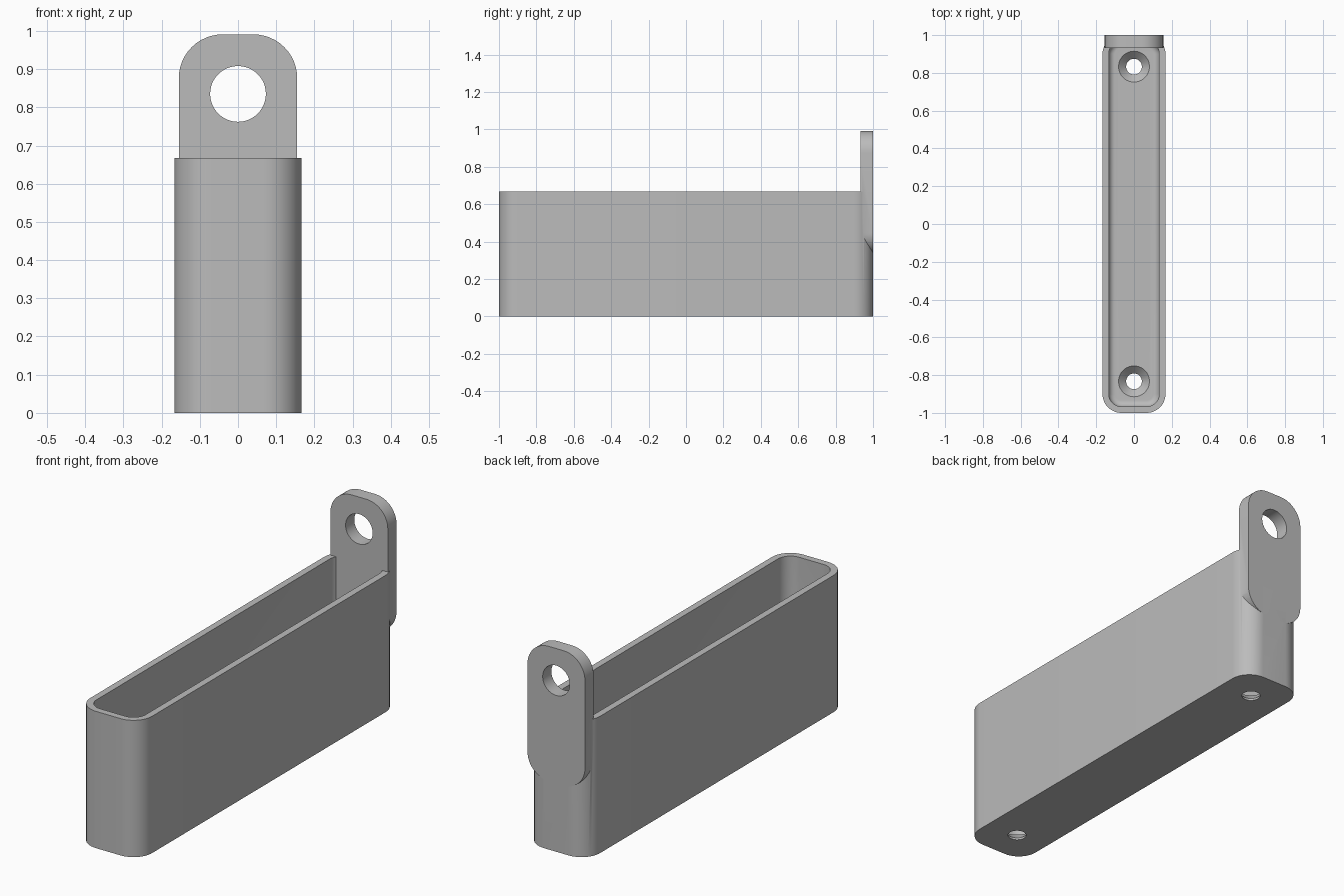
import bpy, bmesh
from math import sin, cos, pi

cube = bpy.data.objects.get("Cube")
if cube:
    bpy.data.objects.remove(cube, do_unlink=True)

grey = bpy.data.materials.new("plain grey")
grey.use_nodes = True
colour = (0.5, 0.5, 0.5, 1)
grey.diffuse_color = colour
grey.node_tree.nodes["Principled BSDF"].inputs["Base Color"].default_value = colour


def rounded_rect(hx, hy, r, steps=12):
    """Counter-clockwise outline with rounded corners."""
    pts = []
    for q, (sx, sy) in enumerate([(1, 1), (-1, 1), (-1, -1), (1, -1)]):
        for i in range(steps + 1):
            a = (q + i / steps) * pi / 2
            pts.append((sx * (hx - r) + r * cos(a), sy * (hy - r) + r * sin(a)))
    return pts


def circle(r, n=48):
    return [(r * cos(2 * pi * i / n), r * sin(2 * pi * i / n)) for i in range(n)]


def loft(name, rings):
    """Skin a closed solid through rings of 3D points and cap both ends."""
    bm = bmesh.new()
    loops = [[bm.verts.new(p) for p in ring] for ring in rings]
    n = len(loops[0])
    for a, b in zip(loops, loops[1:]):
        for i in range(n):
            j = (i + 1) % n
            bm.faces.new((a[i], a[j], b[j], b[i]))
    bm.faces.new(loops[0][::-1])
    bm.faces.new(loops[-1])
    bmesh.ops.recalc_face_normals(bm, faces=bm.faces)
    mesh = bpy.data.meshes.new(name)
    bm.to_mesh(mesh)
    bm.free()
    mesh.materials.append(grey)
    obj = bpy.data.objects.new(name, mesh)
    bpy.context.collection.objects.link(obj)
    return obj


def flat(pts, z, cy=0):
    return [(x, y + cy, z) for x, y in pts]


def upright(pts, y, cz):
    return [(x, y, z + cz) for x, z in pts]


def combine(obj, other, operation):
    mod = obj.modifiers.new(operation, 'BOOLEAN')
    mod.operation, mod.solver, mod.object = operation, 'EXACT', other
    bpy.ops.object.select_all(action='DESELECT')
    bpy.context.view_layer.objects.active = obj
    obj.select_set(True)
    bpy.ops.object.modifier_apply(modifier=mod.name)
    bpy.data.objects.remove(other, do_unlink=True)


# Tray: outer wall, rim, inner wall, then a filleted floor
W, H, R, WALL, FLOOR, FILLET = 0.1667, 0.667, 0.1, 0.0333, 0.05, 0.0333
rings = [flat(rounded_rect(W, 1, R), z) for z in (0, H)]
for i in range(-1, 9):
    a = max(i, 0) / 8 * pi / 2
    inset = WALL + FILLET * (1 - cos(a))
    z = H if i < 0 else FLOOR + FILLET * (1 - sin(a))
    rings.append(flat(rounded_rect(W - inset, 1 - inset, R - inset), z))
tray = loft("tray_with_hanging_tab", rings)

# Hanging tab standing through the back wall
tab_mid, tab_half = 0.662, 0.329
outline = rounded_rect(0.155, tab_half, 0.115)
tab = loft("tab", [upright(outline, y, tab_mid) for y in (0.933, 1)])
combine(tray, tab, 'UNION')

# Round hole in the tab
hole = loft("tab_hole", [upright(circle(0.073), y, 0.835) for y in (0.9, 1.1)])
combine(tray, hole, 'DIFFERENCE')

# Countersunk screw holes in the floor
for y in (-0.833, 0.833):
    profile = [(0.0417, -0.05), (0.0417, 0.01), (0.0817, FLOOR), (0.0817, FLOOR + 0.05)]
    screw = loft("screw_hole", [flat(circle(r), z, y) for r, z in profile])
    combine(tray, screw, 'DIFFERENCE')

bpy.ops.object.shade_smooth_by_angle(angle=pi / 6)
